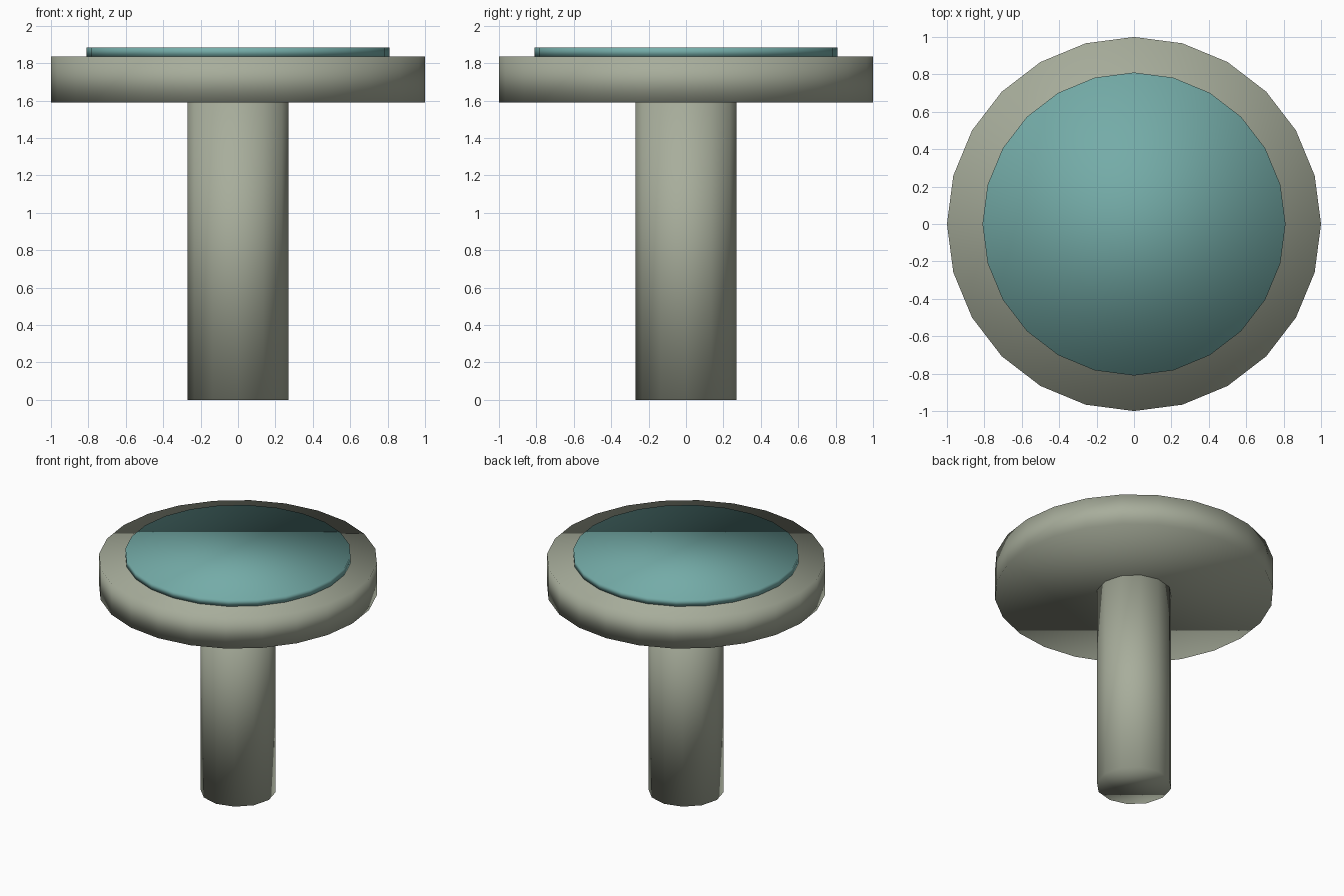
import bpy

old = bpy.data.objects.get("Cube")
if old:
    bpy.data.objects.remove(old, do_unlink=True)


def make_material(name, color):
    mat = bpy.data.materials.new(name)
    mat.use_nodes = True
    mat.diffuse_color = color
    mat.node_tree.nodes["Principled BSDF"].inputs["Base Color"].default_value = color
    return mat


def add_disc(name, radius, bottom, top, sides, mat):
    """Upright smooth cylinder with a corner on each axis."""
    bpy.ops.mesh.primitive_cylinder_add(
        vertices=sides, radius=radius, depth=top - bottom,
        location=(0, 0, (bottom + top) / 2))
    obj = bpy.context.object
    obj.name = name
    obj.data.materials.append(mat)
    # Caps share the rounded shading of the sides
    bpy.ops.object.shade_smooth()
    return obj


stone = make_material("grey green", (0.39, 0.42, 0.33, 1))
teal = make_material("teal", (0.175, 0.41, 0.39, 1))

# Stem, wide head and raised pad
add_disc("stem", 0.27, 0.0, 1.59, 12, stone)
add_disc("head", 1.0, 1.59, 1.835, 24, stone)
add_disc("pad", 0.81, 1.835, 1.885, 24, teal)
